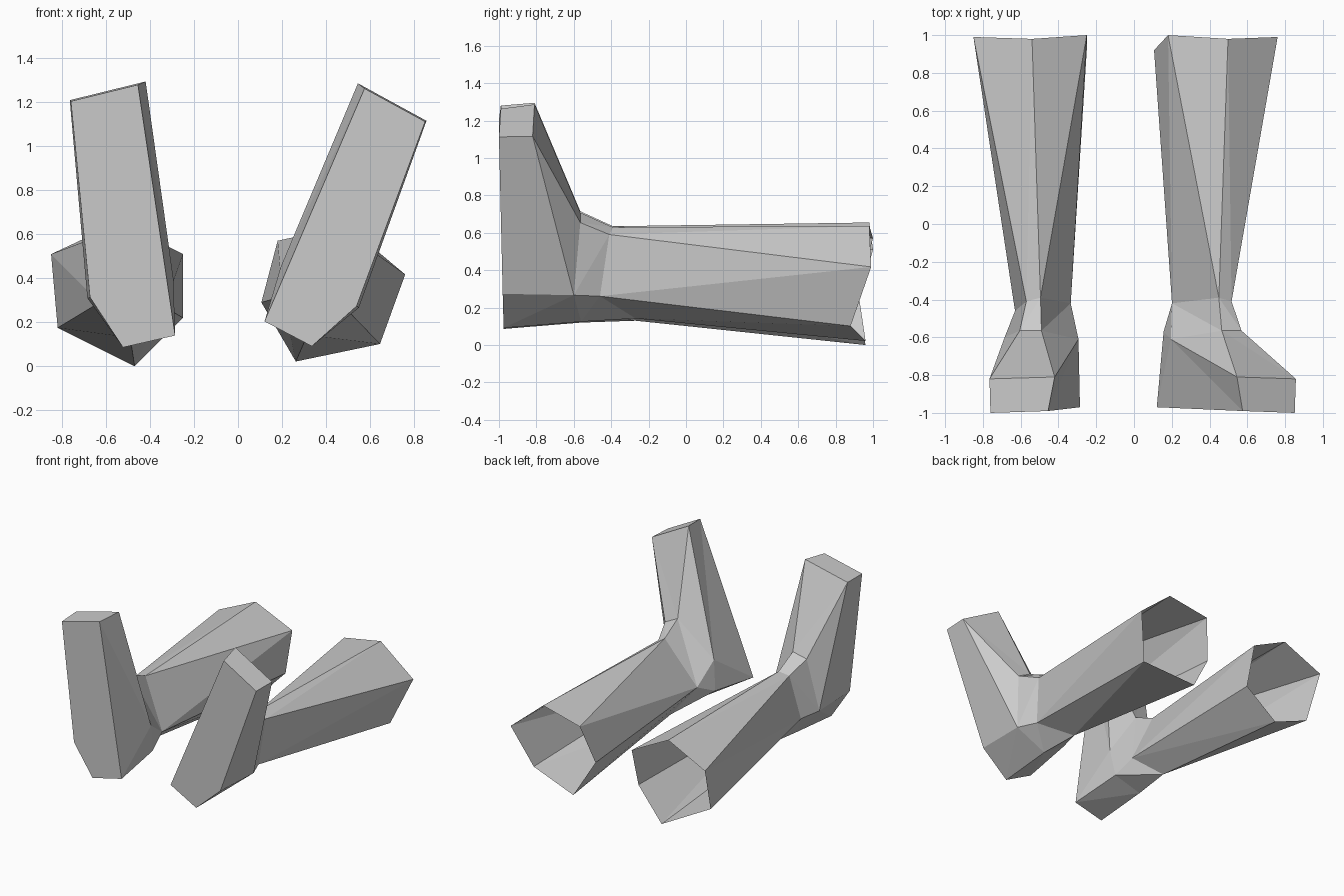
import bpy
import bmesh
import math
from mathutils import Matrix, Vector

cube = bpy.data.objects.get("Cube")
if cube:
    bpy.data.objects.remove(cube, do_unlink=True)

GREY = (0.6, 0.6, 0.6, 1)
grey = bpy.data.materials.new("plain grey")
grey.use_nodes = True
grey.diffuse_color = GREY
grey.node_tree.nodes["Principled BSDF"].inputs["Base Color"].default_value = GREY

# Cross-sections of the right leg, each running clockwise from the top:
# top, inner side, lower inner, bottom, outer side, upper outer
toe_inner, toe_outer = (-.455, -.99, 1.28), (-.76, -1, 1.205)
heel = [(-.286, -.97, .14), (-.523, -.975, .086), (-.673, -.98, .314)]
sole = [toe_inner, toe_inner, *heel, toe_outer]
instep = [(-.42, -.81, 1.295), toe_inner, *heel, (-.765, -.82, 1.21)]
ankle = [(-.49, -.565, .715), (-.294, -.61, .4), (-.31, -.57, .19),
         (-.52, -.56, .12), (-.685, -.6, .31), (-.605, -.565, .69)]
neck_inner = (-.335, -.42, .27)
neck = [(-.495, -.39, .635), neck_inner, neck_inner,
        (-.49, -.27, .13), (-.63, -.46, .29), (-.57, -.41, .615)]
cuff = [(-.54, .98, .655), (-.25, 1, .51), (-.25, .92, .22),
        (-.47, .96, 0), (-.82, .88, .175), (-.85, .99, .51)]


def add_face(bm, points):
    """Add a face, skipping repeated corners."""
    points = list(dict.fromkeys(points))
    if len(points) > 2:
        bm.faces.new([bm.verts.new(p) for p in points])


def bridge(bm, a, b, flipped=()):
    """Join two sections with triangles; flipped strips use the other diagonal."""
    for i in range(len(a)):
        j = (i + 1) % len(a)
        if i in flipped:
            halves = (a[i], a[j], b[i]), (a[j], b[j], b[i])
        else:
            halves = (a[i], a[j], b[j]), (a[i], b[j], b[i])
        for half in halves:
            add_face(bm, half)


def finish(bm, name, matrix):
    bmesh.ops.remove_doubles(bm, verts=bm.verts[:], dist=0.0005)
    bm.transform(matrix)
    if matrix.determinant() < 0:
        bmesh.ops.reverse_faces(bm, faces=bm.faces[:])
    mesh = bpy.data.meshes.new(name)
    bm.to_mesh(mesh)
    bm.free()
    mesh.materials.append(grey)
    bpy.context.collection.objects.link(bpy.data.objects.new(name, mesh))


def build_leg(side, matrix):
    # Boot with a flat sole, bent up at the ankle
    bm = bmesh.new()
    add_face(bm, sole[::-1])
    bridge(bm, sole, instep)
    bridge(bm, instep, ankle, flipped=(1, 4))
    bridge(bm, ankle, neck)
    finish(bm, side + "_boot", matrix)
    # Trouser leg, open at the back end
    bm = bmesh.new()
    bridge(bm, neck, cuff)
    finish(bm, side + "_trouser_leg", matrix)


# The left leg is the mirrored right one, turned outwards about its length
turned = (Matrix.Translation((.484, 0, .589))
          @ Matrix.Rotation(math.radians(14.8), 4, "Y")
          @ Matrix.Translation((-.539, 0, -.605))
          @ Matrix.Scale(-1, 4, Vector((1, 0, 0))))
build_leg("right", Matrix.Identity(4))
build_leg("left", turned)
